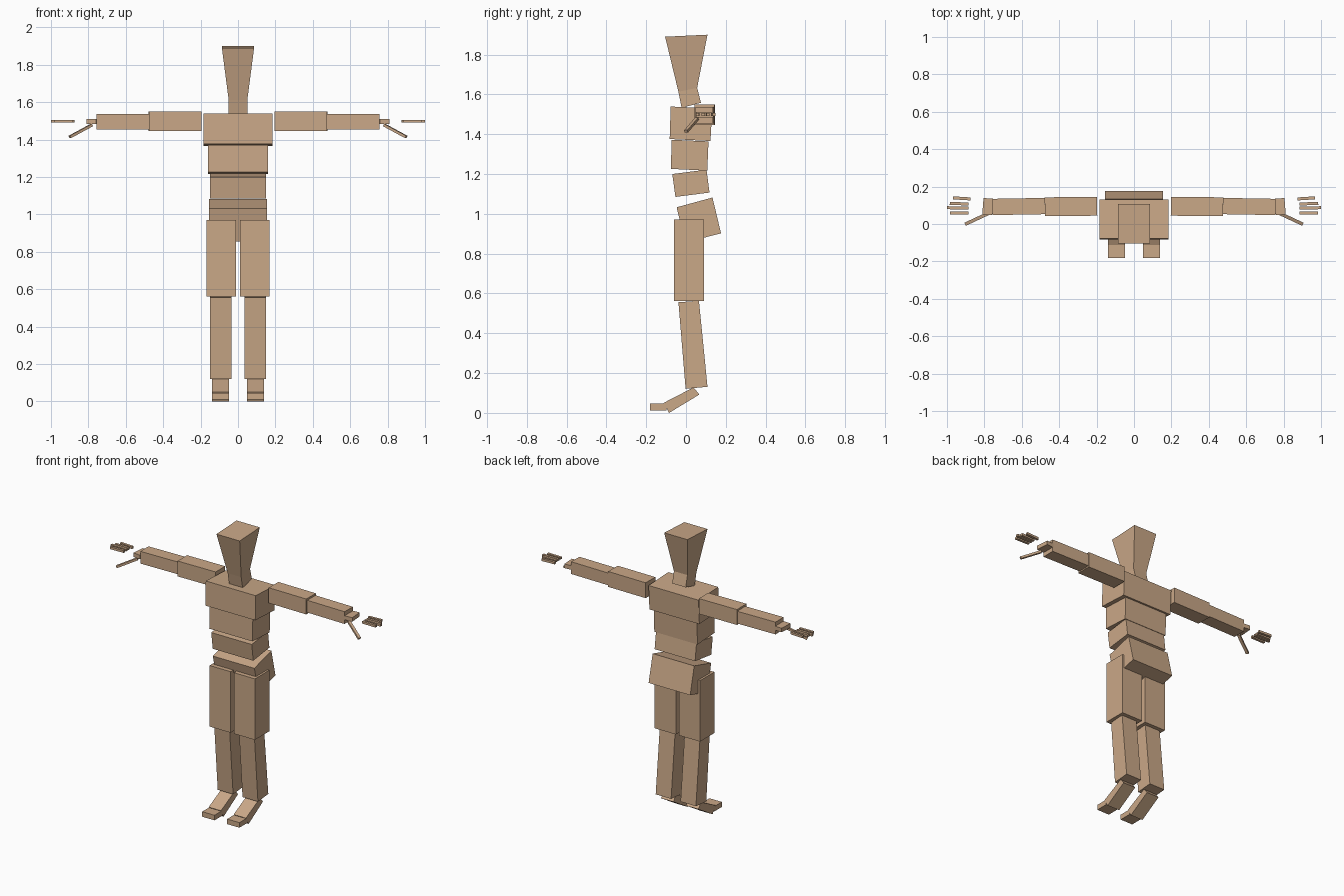
import bpy, bmesh
from mathutils import Vector

if "Cube" in bpy.data.objects:
    bpy.data.objects.remove(bpy.data.objects["Cube"])

clay = bpy.data.materials.new("tan_clay")
clay.diffuse_color = (0.59, 0.392, 0.245, 1)
clay.use_nodes = True
clay.node_tree.nodes["Principled BSDF"].inputs["Base Color"].default_value = clay.diffuse_color


def loft(name, rings, mirror=False):
    """Join four-point rings into one closed block, optionally mirrored across x."""
    bm = bmesh.new()
    loops = [[bm.verts.new(p) for p in ring] for ring in rings]
    for a, b in zip(loops, loops[1:]):
        for i in range(4):
            j = (i + 1) % 4
            bm.faces.new((a[i], a[j], b[j], b[i]))
    bm.faces.new(loops[0])
    bm.faces.new(loops[-1])
    bmesh.ops.recalc_face_normals(bm, faces=bm.faces)
    mesh = bpy.data.meshes.new(name)
    bm.to_mesh(mesh)
    bm.free()
    mesh.materials.append(clay)
    obj = bpy.data.objects.new(name, mesh)
    bpy.context.collection.objects.link(obj)
    if mirror:
        mod = obj.modifiers.new("mirror", 'MIRROR')
        mod.use_mirror_merge = False
    return obj


def slab(name, profile, x0, x1, mirror=False):
    """Side outline (y, z) extruded from x0 to x1."""
    return loft(name, [[(x, y, z) for y, z in profile] for x in (x0, x1)], mirror)


def bar(name, start, end, width, height):
    """Mirrored box running from start to end."""
    start, end = Vector(start), Vector(end)
    d = (end - start).normalized()
    side = Vector((0, 0, 1)).cross(d).normalized() * width / 2
    up = d.cross(side).normalized() * height / 2
    rings = [[p + side + up, p - side + up, p - side - up, p + side - up]
             for p in (start, end)]
    return loft(name, rings, True)


def level(half, front, back):
    """Cross-section of the head from its front and back (y, z) points."""
    return [(-half, *front), (half, *front), (half, *back), (-half, *back)]


# Neck flaring into the head
loft("head_and_neck", [
    level(0.05, (-0.022, 1.533), (0.075, 1.558)),
    level(0.05, (-0.038, 1.613), (0.056, 1.633)),
    level(0.086, (-0.105, 1.89), (0.108, 1.90)),
])

# Torso segments
slab("chest", [(-0.077, 1.539), (0.132, 1.53), (0.123, 1.366), (-0.082, 1.376)], -0.185, 0.185)
slab("ribs", [(-0.072, 1.372), (0.113, 1.364), (0.107, 1.217), (-0.076, 1.226)], -0.16, 0.16)
slab("waist", [(-0.069, 1.20), (0.103, 1.222), (0.118, 1.107), (-0.053, 1.085)], -0.15, 0.15)
slab("pelvis", [(-0.047, 1.033), (0.133, 1.082), (0.176, 0.902), (-0.004, 0.856)], -0.154, 0.154)

# Legs
slab("thigh", [(-0.061, 0.971), (0.091, 0.971), (0.091, 0.562), (-0.061, 0.562)], 0.012, 0.168, True)
slab("shin", [(-0.038, 0.556), (0.065, 0.563), (0.108, 0.131), (-0.002, 0.121)], 0.035, 0.149, True)
slab("foot", [(-0.113, 0.05), (0.038, 0.128), (0.067, 0.092), (-0.085, 0.0)], 0.047, 0.138, True)
slab("toes", [(-0.182, 0.046), (-0.098, 0.046), (-0.098, 0.012), (-0.182, 0.012)], 0.047, 0.138, True)

# Arms
bar("upper_arm", (0.197, 0.095, 1.498), (0.477, 0.092, 1.498), 0.101, 0.103)
bar("forearm", (0.477, 0.096, 1.496), (0.757, 0.091, 1.496), 0.087, 0.082)
bar("palm", (0.755, 0.091, 1.497), (0.808, 0.095, 1.497), 0.088, 0.027)

# Thumb and the four separate fingers
bar("thumb", (0.782, 0.055, 1.478), (0.9, 0.0, 1.414), 0.018, 0.014)
fingers = [("little_finger", 0.875, 0.968, 0.134, 0.140),
           ("ring_finger", 0.884, 0.985, 0.107, 0.110),
           ("middle_finger", 0.884, 1.0, 0.086, 0.087),
           ("index_finger", 0.884, 0.984, 0.060, 0.058)]
for name, x0, x1, y0, y1 in fingers:
    bar(name, (x0, y0, 1.498), (x1, y1, 1.498), 0.016, 0.015)
